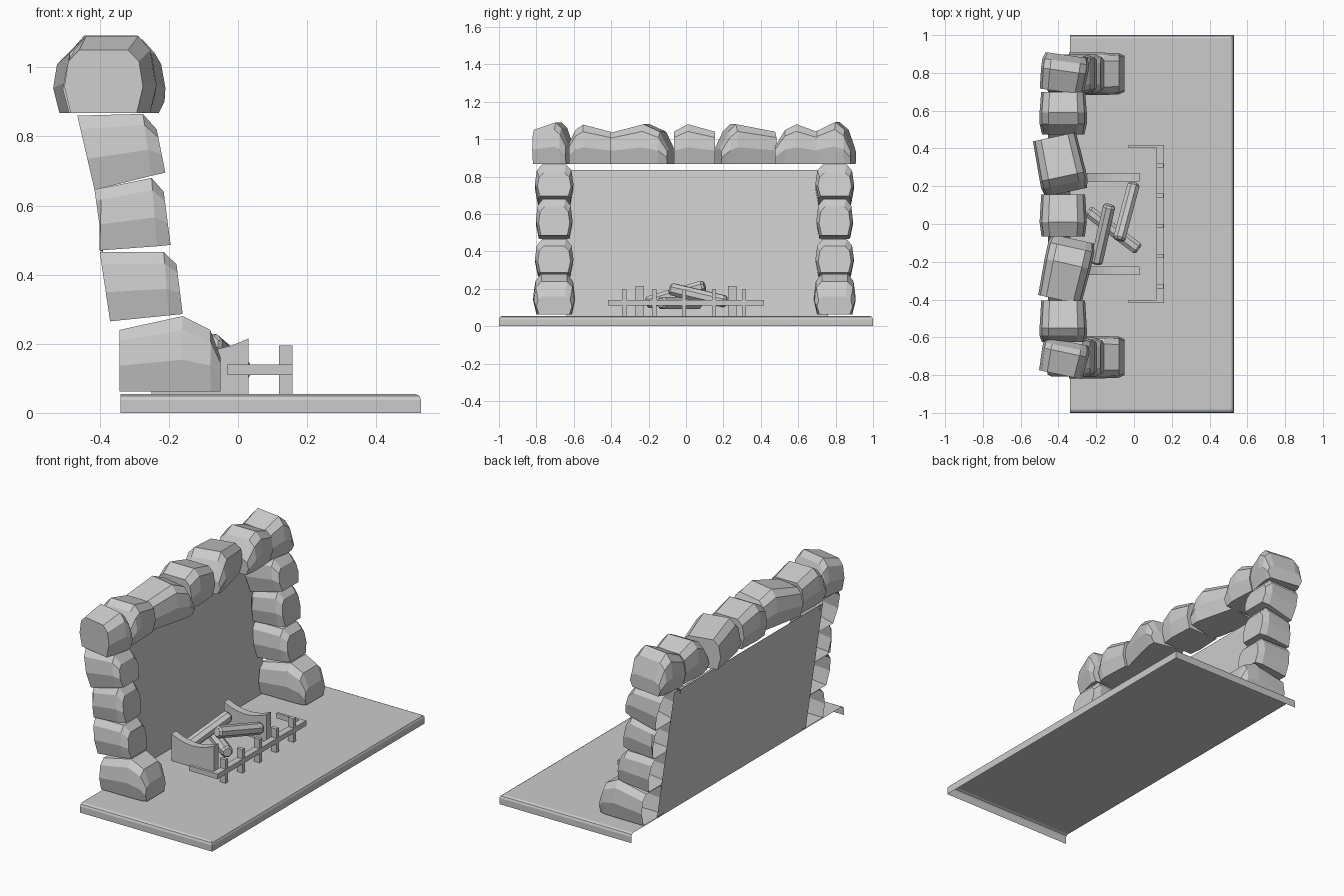
import bpy, bmesh
from math import cos, sin, radians
from mathutils import Vector, Matrix

if "Cube" in bpy.data.objects:
    bpy.data.objects.remove(bpy.data.objects["Cube"])


def make(name, verts, faces):
    bm = bmesh.new()
    vs = [bm.verts.new(v) for v in verts]
    for f in faces:
        bm.faces.new([vs[i] for i in f])
    bmesh.ops.recalc_face_normals(bm, faces=bm.faces)
    me = bpy.data.meshes.new(name)
    bm.to_mesh(me)
    bm.free()
    ob = bpy.data.objects.new(name, me)
    bpy.context.collection.objects.link(ob)
    return ob


def loft(name, rings, cap_start=True, cap_end=True):
    n = len(rings[0])
    faces = [(r*n + i, r*n + (i+1) % n, (r+1)*n + (i+1) % n, (r+1)*n + i)
             for r in range(len(rings) - 1) for i in range(n)]
    if cap_start:
        faces.append(tuple(range(n)))
    if cap_end:
        faces.append(tuple(range((len(rings)-1)*n, len(rings)*n)))
    return make(name, [p for r in rings for p in r], faces)


def box(name, x0, x1, y0, y1, z0, z1):
    return loft(name, [[(x0, y0, z), (x1, y0, z), (x1, y1, z), (x0, y1, z)] for z in (z0, z1)])


# stone cross-section: (height fraction, half-width fraction)
SIDE = [(0, .84), (.42, 1), (.82, .9), (1, .62)]
SECTION = SIDE + [(t, -w) for t, w in reversed(SIDE)]


# hearth slab: rounded on three sides, open below and behind
edge = [(0, 0), (0, .037), (.005, .049), (.017, .055)]
verts = [p for d, z in edge for p in ((-.34, -1+d, z), (.53-d, -1+d, z), (.53-d, 1-d, z), (-.34, 1-d, z))]
faces = [(k*4+i, k*4+i+1, k*4+i+5, k*4+i+4) for k in range(3) for i in range(3)]
make("hearth_slab", verts, faces + [(12, 13, 14, 15)])

# leaning back panel
make("back_panel", [(-.34, -.64, .055), (-.34, .76, .055), (-.455, .76, .835), (-.455, -.64, .835)], [(0, 1, 2, 3)])

# column stones: rings of (x bottom, z bottom, x top, z top, width), back to front
columns = [
    (.112, [(-.343, .062, -.343, .24, 1), (-.16, .062, -.16, .28, 1),
            (-.08, .062, -.08, .24, .97), (-.05, .062, -.05, .16, .85)]),
    (.103, [(-.37, .265, -.40, .465, 1), (-.20, .282, -.215, .465, 1), (-.16, .286, -.178, .43, .85)]),
    (.098, [(-.39, .465, -.415, .645, .9), (-.40, .47, -.395, .65, 1),
            (-.235, .482, -.25, .68, 1), (-.195, .486, -.215, .64, .85)]),
    (.103, [(-.415, .645, -.465, .86, 1), (-.25, .686, -.275, .865, 1), (-.21, .695, -.235, .82, .87)]),
]
for side, yc in (("left", -.705), ("right", .795)):
    for k, (hw, rings) in enumerate(columns):
        pts = [[(xb+(xt-xb)*t, yc + hw*w*s, zb+(zt-zb)*t) for t, w in SECTION]
               for xb, zb, xt, zt, s in rings]
        loft(f"column_stone_{side}_{k+1}", pts, cap_start=False)

# mantel stones: (x centre, turn, [(y, top z, width)])
mantel = [
    (-.37, -12, [(-.80, 1.05, .93), (-.68, 1.09, 1), (-.65, 1.06, 1), (-.62, .98, .9)]),
    (-.375, 0, [(-.625, .98, .9), (-.59, 1.05, 1), (-.55, 1.078, 1), (-.405, 1.04, .93)]),
    (-.358, -12.5, [(-.405, 1.03, .93), (-.21, 1.08, 1), (-.12, 1.04, 1), (-.075, .95, .9)]),
    (-.375, 0, [(-.065, 1.04, .92), (.01, 1.08, 1), (.155, 1.04, .93)]),
    (-.39, 12, [(.165, .95, .9), (.21, 1.04, 1), (.25, 1.08, 1), (.465, 1.04, .93)]),
    (-.375, 0, [(.475, .96, .9), (.53, 1.05, 1), (.59, 1.08, 1), (.70, 1.04, .93)]),
    (-.37, -8, [(.70, 1.04, .93), (.81, 1.092, 1), (.86, 1.05, 1), (.895, .95, .9)]),
]
for k, (xc, turn, rings) in enumerate(mantel):
    yc = (rings[0][0] + rings[-1][0]) / 2
    rot = Matrix.Rotation(radians(turn), 3, 'Z')
    pts = [[Vector((xc, yc, 0)) + rot @ Vector((.125*w*s, y - yc, .867+(zt-.867)*t))
            for t, w in SECTION] for y, zt, s in rings]
    loft(f"mantel_stone_{k+1}", pts)

# fire dogs: plates with a dipped top edge
for side, y0 in (("left", -.27), ("right", .225)):
    n = 6
    top = [(.03 - .28*i/n, .18 + .035*(2*i/n - 1)**2) for i in range(n+1)]
    prof = [(-.25, .055), (.03, .055)] + top
    loft(f"fire_dog_{side}", [[(x, y, z) for x, z in prof] for y in (y0, y0+.045)])

# fender: bar, two returns and five posts
box("fender_bar", .12, .158, -.418, .418, .11, .14)
for side, y in (("left", -.41), ("right", .41)):
    box(f"fender_return_{side}", -.03, .12, y-.008, y+.008, .11, .14)
for k in range(5):
    y = -.33 + .16*k
    box(f"fender_post_{k+1}", .119, .157, y-.011, y+.011, .055, .195)

# three crossed logs with chamfered ends
logs = [((.0, .215, .13), (-.08, -.085, .20)),
        ((-.13, .10, .215), (-.20, -.21, .125)),
        ((-.245, .07, .125), (.025, -.135, .125))]
for k, (a, b) in enumerate(logs):
    a, b = Vector(a), Vector(b)
    d = (b - a).normalized()
    u = d.cross(Vector((0, 0, 1))).normalized()
    v = d.cross(u)
    L = (b - a).length
    loft(f"log_{k+1}", [[a + d*s + (u*cos(radians(45*i+22.5)) + v*sin(radians(45*i+22.5)))*r
                         for i in range(8)]
                        for s, r in ((0, .025), (.012, .035), (L-.012, .035), (L, .025))])
